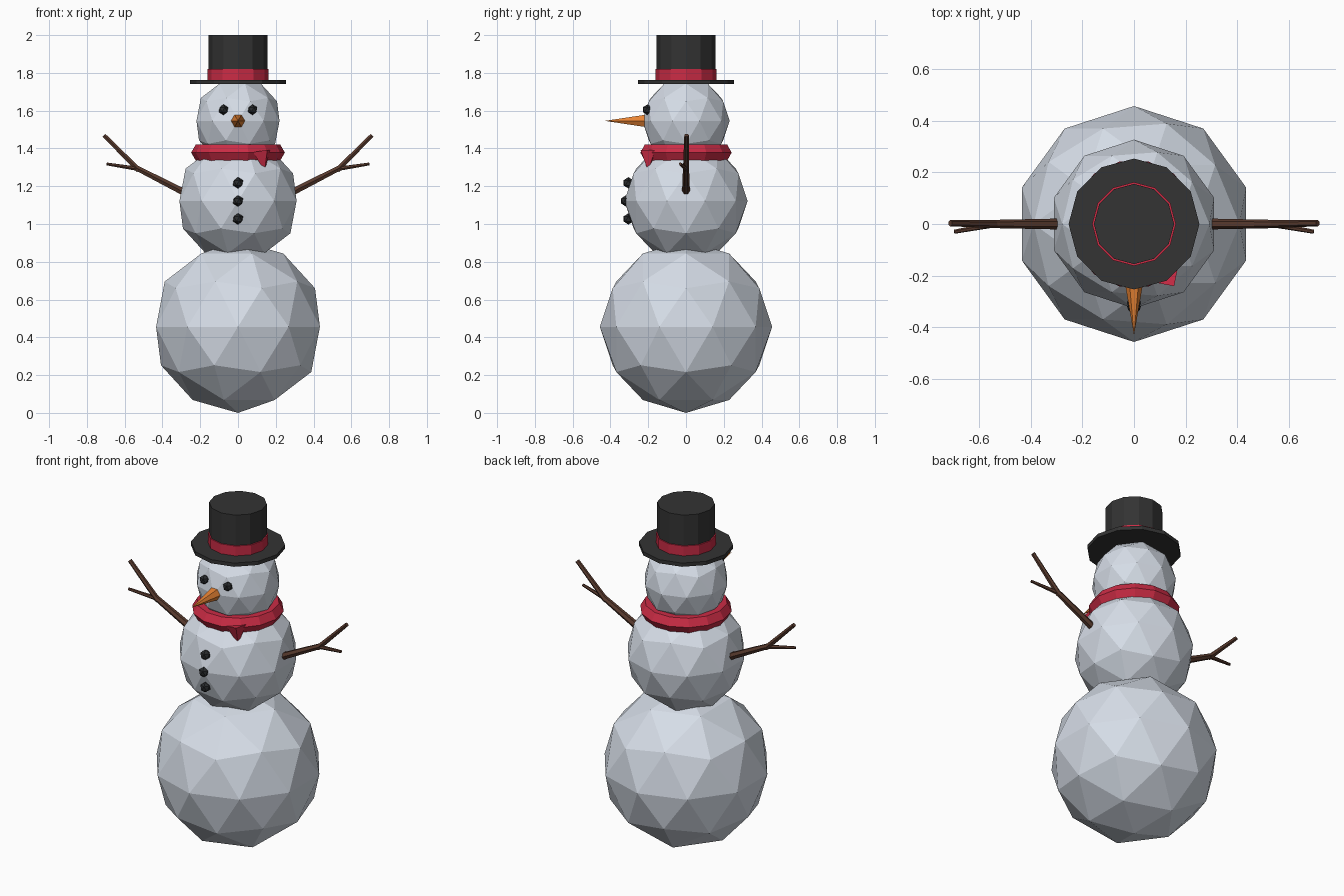
import bpy
import bmesh
import math
from mathutils import Matrix, Vector

cube = bpy.data.objects.get("Cube")
if cube:
    bpy.data.objects.remove(cube, do_unlink=True)


def material(name, r, g, b):
    mat = bpy.data.materials.new(name)
    mat.use_nodes = True
    mat.diffuse_color = (r, g, b, 1)
    bsdf = mat.node_tree.nodes["Principled BSDF"]
    bsdf.inputs["Base Color"].default_value = (r, g, b, 1)
    bsdf.inputs["Roughness"].default_value = 0.9
    return mat


snow = material("snow", 0.78, 0.84, 0.93)
felt = material("black_felt", 0.033, 0.033, 0.033)
coal = material("coal", 0.022, 0.024, 0.026)
wool = material("red_wool", 0.60, 0.025, 0.06)
carrot = material("carrot_orange", 0.85, 0.24, 0.035)
wood = material("twig_brown", 0.10, 0.043, 0.027)


def add_object(name, bm, mat):
    mesh = bpy.data.meshes.new(name)
    bm.to_mesh(mesh)
    bm.free()
    mesh.materials.append(mat)
    obj = bpy.data.objects.new(name, mesh)
    bpy.context.collection.objects.link(obj)
    return obj


def ball(name, centre, radius, mat, detail):
    bm = bmesh.new()
    bmesh.ops.create_icosphere(bm, subdivisions=detail, radius=radius,
                               matrix=Matrix.Translation(centre))
    return add_object(name, bm, mat)


def taper(name, start, end, r_start, r_end, sides, mat, spin=0):
    """Straight cylinder or cone running from start to end."""
    start, end = Vector(start), Vector(end)
    axis = end - start
    turn = Vector((0, 0, 1)).rotation_difference(axis).to_matrix().to_4x4()
    place = (Matrix.Translation((start + end) / 2) @ turn
             @ Matrix.Rotation(math.radians(spin), 4, 'Z'))
    bm = bmesh.new()
    bmesh.ops.create_cone(bm, cap_ends=True, segments=sides, radius1=r_start,
                          radius2=r_end, depth=axis.length, matrix=place)
    return add_object(name, bm, mat)


# Snowballs
ball("base_snowball", (0, 0, 0.456), 0.456, snow, 2)
ball("middle_snowball", (0, 0, 1.122), 0.326, snow, 2)
ball("head", (0, 0, 1.546), 0.231, snow, 2)

# Top hat
taper("hat_brim", (0, 0, 1.74), (0, 0, 1.762), 0.253, 0.253, 12, felt)
taper("hat_crown", (0, 0, 1.75), (0, 0, 2.0), 0.155, 0.155, 12, felt)
taper("hat_band", (0, 0, 1.76), (0, 0, 1.82), 0.162, 0.162, 12, wool)

# Scarf ring and its short pointed end
bpy.ops.mesh.primitive_torus_add(location=(0, 0, 1.378), major_segments=14,
                                 minor_segments=6, major_radius=0.198,
                                 minor_radius=0.05)
scarf = bpy.context.object
scarf.name = "scarf"
scarf.data.materials.append(wool)
taper("scarf_end", (0.138, -0.2, 1.3), (0.125, -0.195, 1.385),
      0.01, 0.055, 4, wool, spin=34)

# Face
taper("carrot_nose", (0, -0.2, 1.546), (0, -0.43, 1.546),
      0.04, 0, 6, carrot, spin=30)
for side, x in (("left", 0.077), ("right", -0.077)):
    ball(side + "_eye", (x, -0.205, 1.605), 0.028, coal, 1)

# Buttons
for name, y, z in (("top", -0.305, 1.218), ("middle", -0.318, 1.122),
                   ("bottom", -0.305, 1.027)):
    ball(name + "_button", (0, y, z), 0.03, coal, 1)

# Stick arms, each a thick branch that forks in two
for side, s in (("left", 1), ("right", -1)):
    fork = (s * 0.54, 0, 1.298)
    taper(side + "_arm", (s * 0.24, 0, 1.145), fork, 0.022, 0.016, 6, wood)
    taper(side + "_long_twig", (s * 0.525, 0, 1.285), (s * 0.71, 0.003, 1.47),
          0.016, 0.012, 6, wood)
    taper(side + "_short_twig", (s * 0.53, 0, 1.292), (s * 0.695, -0.03, 1.318),
          0.012, 0.008, 6, wood)
